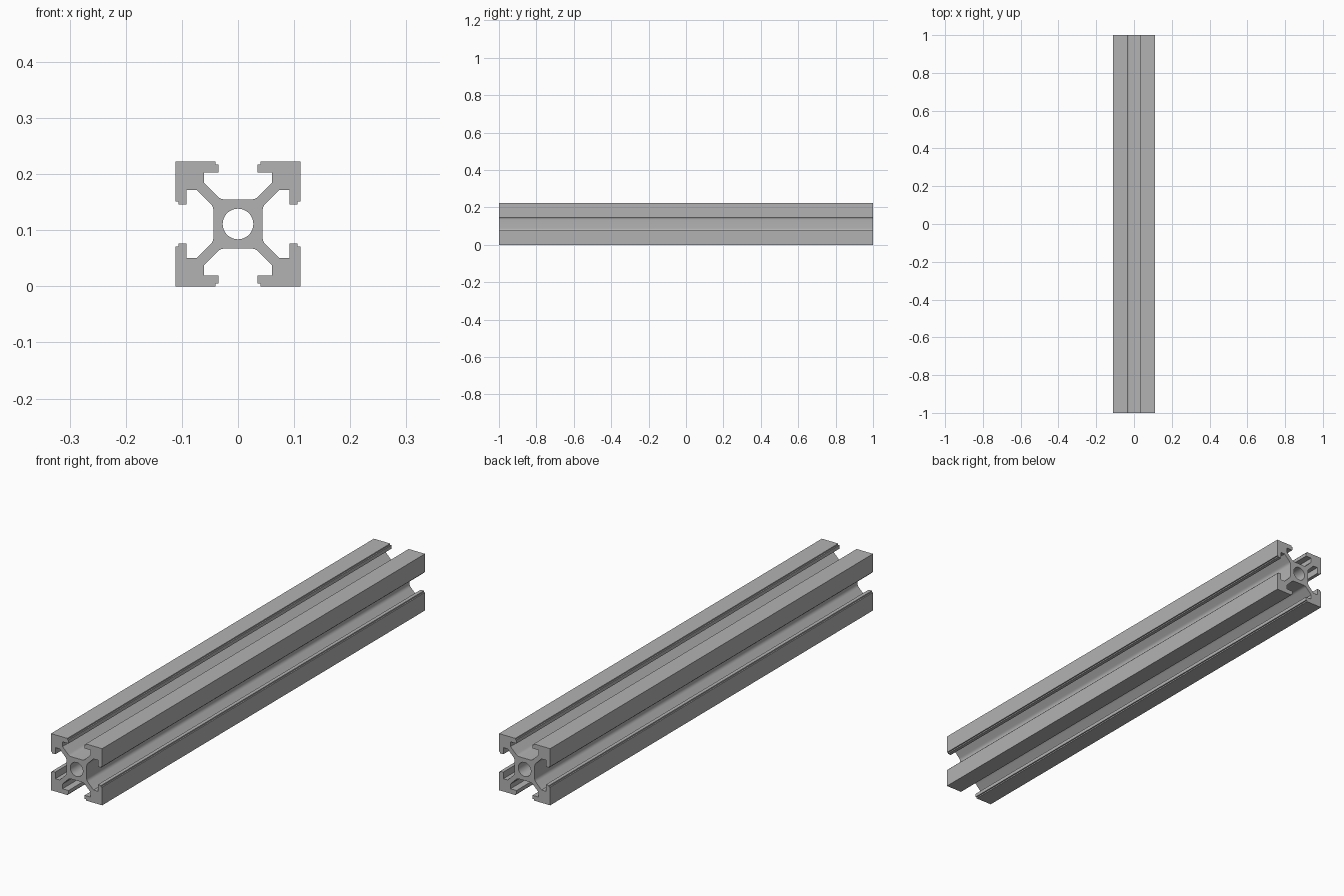
import bpy
import bmesh
from math import cos, sin, pi, radians
from mathutils import Matrix, Vector

cube = bpy.data.objects.get("Cube")
if cube:
    bpy.data.objects.remove(cube, do_unlink=True)

HALF = 0.111      # half the width of the section
CORE = 0.0437     # half the width of the central core
WEB = 0.0125      # offset of the diagonal web's side from the diagonal
BORE = 0.0273     # radius of the central hole
LENGTH = 2.0

# Bare aluminium
metal = bpy.data.materials.new("aluminium_grey")
metal.use_nodes = True
colour = (0.45, 0.45, 0.45, 1.0)
metal.diffuse_color = colour
metal.node_tree.nodes["Principled BSDF"].inputs["Base Color"].default_value = colour


def fillet(start, corner, end, steps=6):
    """Rounded corner between two straight runs."""
    a, b, c = Vector(start), Vector(corner), Vector(end)
    ts = [i / steps for i in range(steps + 1)]
    return [a * (1 - t) ** 2 + b * 2 * t * (1 - t) + c * t * t for t in ts]


# One eighth of the section, from the core's flat to the outer corner
root = CORE - WEB
eighth = fillet((root - 0.008, CORE), (root, CORE), (root + 0.006, CORE + 0.006))
eighth += [Vector(p) for p in (
    (0.061, 0.061 + WEB), (0.061, 0.092), (0.035, 0.092),
    (0.035, 0.106), (0.040, 0.106), (0.040, HALF))]
corner = eighth + [Vector((HALF, HALF))] + [p.yx for p in reversed(eighth)]

# Four corners make the outline; the bore is a second loop
outline = [Matrix.Rotation(-k * pi / 2, 2) @ p for k in range(4) for p in corner]
bore = [Vector((BORE * cos(2 * pi * i / 48), BORE * sin(2 * pi * i / 48)))
        for i in range(48)]

# Fill the section and extrude it along the length
bm = bmesh.new()
for loop in (outline, bore):
    verts = [bm.verts.new((p.x, -LENGTH / 2, p.y + HALF)) for p in loop]
    for i, v in enumerate(verts):
        bm.edges.new((v, verts[i - 1]))
bmesh.ops.triangle_fill(bm, edges=bm.edges[:], use_beauty=True, normal=(0, -1, 0))
result = bmesh.ops.extrude_face_region(bm, geom=bm.faces[:], use_keep_orig=True)
far_end = [g for g in result["geom"] if isinstance(g, bmesh.types.BMVert)]
bmesh.ops.translate(bm, verts=far_end, vec=(0, LENGTH, 0))
bmesh.ops.recalc_face_normals(bm, faces=bm.faces[:])

mesh = bpy.data.meshes.new("slotted_rail")
bm.to_mesh(mesh)
bm.free()
mesh.materials.append(metal)
rail = bpy.data.objects.new("slotted_rail", mesh)
bpy.context.collection.objects.link(rail)

# Smooth bore and fillets, sharp edges elsewhere
bpy.ops.object.select_all(action="DESELECT")
rail.select_set(True)
bpy.context.view_layer.objects.active = rail
bpy.ops.object.shade_smooth_by_angle(angle=radians(30))
